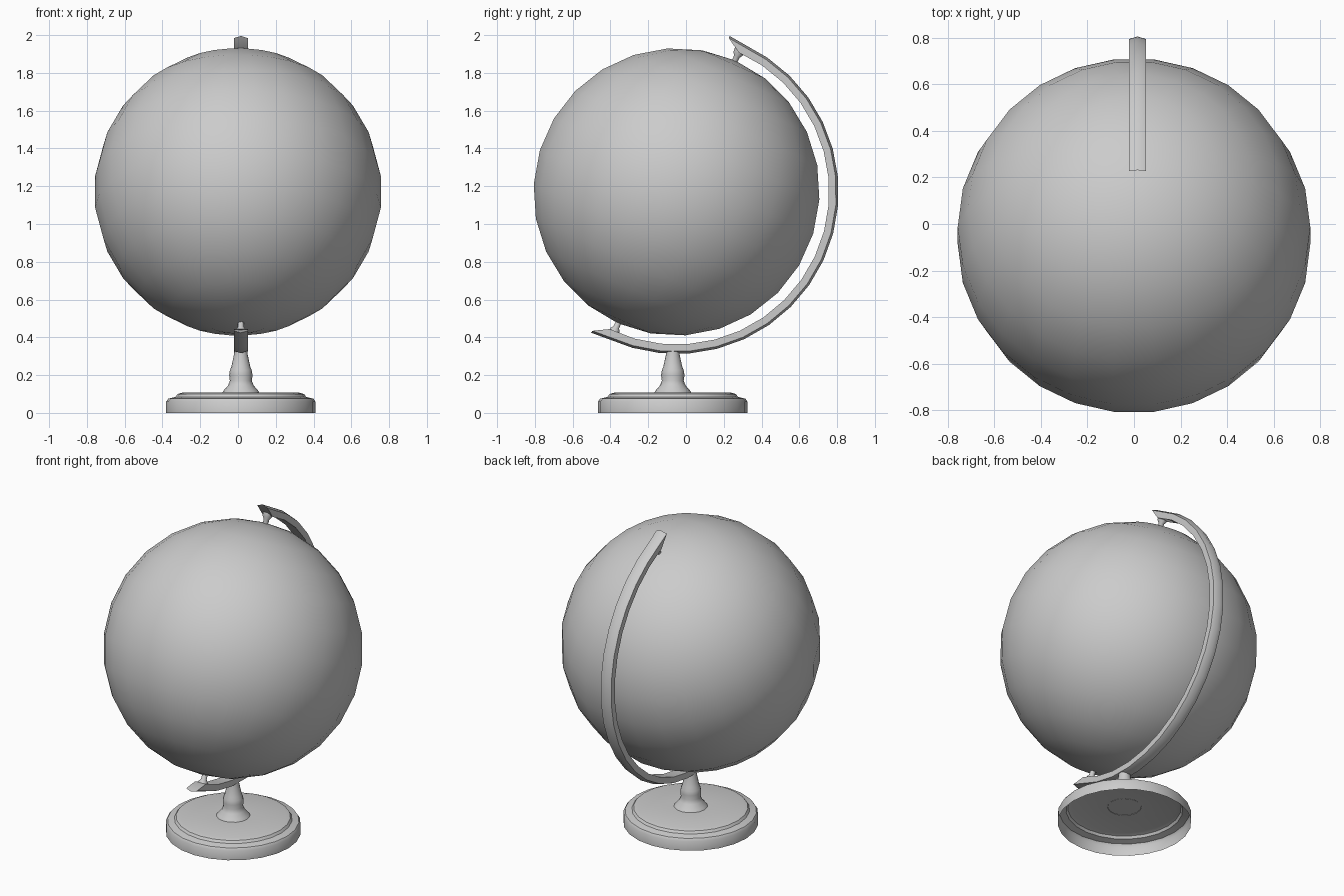
import bpy, bmesh, math
from mathutils import Matrix, Vector

cube = bpy.data.objects.get("Cube")
if cube:
    bpy.data.objects.remove(cube, do_unlink=True)

grey = bpy.data.materials.new("plain grey")
grey.use_nodes = True
colour = (0.6, 0.6, 0.6, 1)
grey.diffuse_color = colour
grey.node_tree.nodes["Principled BSDF"].inputs["Base Color"].default_value = colour

CENTRE = Vector((0, -0.05, 1.17))
STAND_X = 0.015
TILT = math.radians(24)


def finish(name, bm, angle=40):
    mesh = bpy.data.meshes.new(name)
    bm.to_mesh(mesh)
    bm.free()
    mesh.materials.append(grey)
    obj = bpy.data.objects.new(name, mesh)
    bpy.context.collection.objects.link(obj)
    bpy.ops.object.select_all(action="DESELECT")
    obj.select_set(True)
    bpy.context.view_layer.objects.active = obj
    bpy.ops.object.shade_smooth_by_angle(angle=math.radians(angle))
    return obj


def lathe(name, profile, sides, matrix):
    """Turn (radius, height) points about z, closing only the upper end."""
    bm = bmesh.new()
    rings = []
    for r, z in profile:
        turns = [math.tau * i / sides for i in range(sides)]
        rings.append([bm.verts.new((r * math.cos(t), r * math.sin(t), z)) for t in turns])
    for low, high in zip(rings, rings[1:]):
        for i in range(sides):
            j = (i + 1) % sides
            bm.faces.new((low[i], low[j], high[j], high[i]))
    bm.faces.new(rings[-1])
    bm.transform(matrix)
    return finish(name, bm)


# Tilted ball
bm = bmesh.new()
bmesh.ops.create_uvsphere(bm, u_segments=26, v_segments=13, radius=0.762)
bm.transform(Matrix.Translation(CENTRE) @ Matrix.Rotation(-TILT, 4, "X")
             @ Matrix.Rotation(math.pi / 2, 4, "Z"))
finish("globe_ball", bm)

# Hollow round foot with its turned stem
stand = Matrix.Translation((STAND_X, -0.07, 0))
lathe("base_foot", [(0.395, 0), (0.395, 0.06), (0.385, 0.075), (0.345, 0.085),
                    (0.335, 0.1), (0.31, 0.107), (0.09, 0.107)], 24, stand)
lathe("base_stem", [(0.1, 0.105), (0.09, 0.12), (0.068, 0.145), (0.058, 0.17),
                    (0.062, 0.2), (0.058, 0.225), (0.05, 0.245), (0.036, 0.31),
                    (0.034, 0.335)], 16, stand)

# Curved arm: a strip with a rounded outer face and pointed, flared ends
bm = bmesh.new()
STEPS = 18
START, END = math.radians(66), math.radians(-116)
half = 0.037
sections = []
for i in range(STEPS + 1):
    a = START + (END - START) * i / STEPS
    end = (i == 0) - (i == STEPS)
    tip = a + end * math.radians(5.2)
    flare = 0.014 * abs(end)
    section = [(-half, 0.808, a), (-half, 0.846 + flare, tip), (0, 0.858 + flare, tip),
               (half, 0.846 + flare, tip), (half, 0.808, a)]
    sections.append([bm.verts.new((STAND_X + x, CENTRE.y + r * math.cos(t),
                                   CENTRE.z + r * math.sin(t))) for x, r, t in section])
for one, two in zip(sections, sections[1:]):
    for i in range(5):
        j = (i + 1) % 5
        bm.faces.new((one[i], one[j], two[j], two[i]))
bm.faces.new(sections[0])
bm.faces.new(sections[-1])
bmesh.ops.recalc_face_normals(bm, faces=bm.faces)
finish("curved_arm", bm)

# Tapered pivot pegs at both poles
peg = [(0.03, -0.825), (0.028, -0.8), (0.017, -0.785), (0.015, -0.74), (0.008, -0.71)]
for name, turn in (("lower_pivot", 0), ("upper_pivot", math.pi)):
    lathe(name, peg, 10, Matrix.Translation((STAND_X, CENTRE.y, CENTRE.z))
          @ Matrix.Rotation(turn - TILT, 4, "X"))
